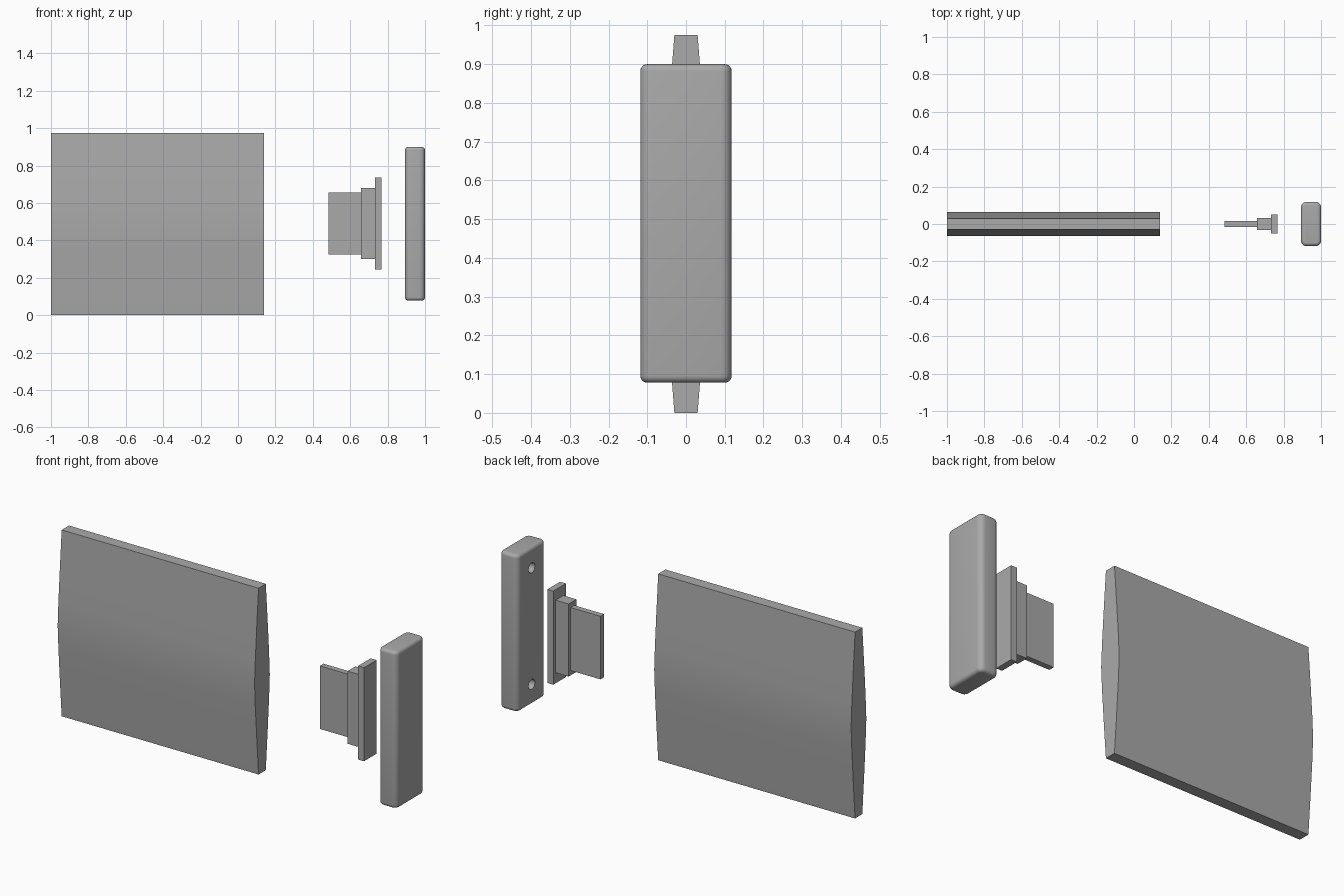
import bpy
import bmesh
import math
from mathutils import Matrix

default = bpy.data.objects.get("Cube")
if default:
    bpy.data.objects.remove(default, do_unlink=True)

GREY = (0.4, 0.4, 0.4, 1.0)
grey = bpy.data.materials.new("plain_grey")
grey.use_nodes = True
grey.diffuse_color = GREY
grey.node_tree.nodes["Principled BSDF"].inputs["Base Color"].default_value = GREY


def make_object(name, bm):
    bmesh.ops.recalc_face_normals(bm, faces=bm.faces)
    mesh = bpy.data.meshes.new(name)
    bm.to_mesh(mesh)
    bm.free()
    mesh.materials.append(grey)
    obj = bpy.data.objects.new(name, mesh)
    bpy.context.collection.objects.link(obj)
    return obj


def select_only(obj):
    bpy.ops.object.select_all(action='DESELECT')
    obj.select_set(True)
    bpy.context.view_layer.objects.active = obj


def smooth(obj, degrees=30):
    select_only(obj)
    bpy.ops.object.shade_smooth_by_angle(angle=math.radians(degrees))


def box_mesh(x0, x1, half_y, z0, z1):
    bm = bmesh.new()
    bmesh.ops.create_cube(bm, size=1)
    bmesh.ops.scale(bm, vec=(x1 - x0, 2 * half_y, z1 - z0), verts=bm.verts)
    bmesh.ops.translate(bm, vec=((x0 + x1) / 2, 0, (z0 + z1) / 2), verts=bm.verts)
    return bm


# Blade: a lens-shaped profile swept along x
HEIGHT = 0.975
quarter = [(0.03, 1.0), (0.045, 0.6), (0.057, 0.25), (0.063, 0.0)]
side = quarter + [(y, -t) for y, t in reversed(quarter[:-1])]
profile = side + [(-y, t) for y, t in reversed(side)]
bm = bmesh.new()
ring = [bm.verts.new((-1.0, y, HEIGHT / 2 * (1 + t))) for y, t in profile]
end = bm.faces.new(ring)
swept = bmesh.ops.extrude_face_region(bm, geom=[end], use_keep_orig=True)
moved = [g for g in swept["geom"] if isinstance(g, bmesh.types.BMVert)]
bmesh.ops.translate(bm, vec=(1.14, 0, 0), verts=moved)
smooth(make_object("blade", bm))

# Stepped connector: tongue, collar and flange
for name, x0, x1, half_y, z0, z1 in (
        ("connector_tongue", 0.485, 0.657, 0.015, 0.325, 0.655),
        ("connector_collar", 0.657, 0.732, 0.032, 0.30, 0.68),
        ("connector_flange", 0.732, 0.766, 0.052, 0.245, 0.735)):
    make_object(name, box_mesh(x0, x1, half_y, z0, z1))

# Cover block: rounded uprights, then softer rims at top and bottom
bm = box_mesh(0.893, 1.0, 0.118, 0.078, 0.90)
upright = [e for e in bm.edges
           if abs(e.verts[0].co.z - e.verts[1].co.z) > 0.1]
bmesh.ops.bevel(bm, geom=upright, offset=0.028, segments=6,
                profile=0.5, affect='EDGES')
bm.normal_update()
rims = [e for e in bm.edges
        if any(abs(f.normal.z) > 0.9 for f in e.link_faces)]
bmesh.ops.bevel(bm, geom=rims, offset=0.018, segments=5,
                profile=0.5, affect='EDGES')
cover = make_object("cover_block", bm)

# Two blind screw holes in the inner face
bm = bmesh.new()
for z in (0.184, 0.794):
    place = Matrix.Translation((0.893, 0, z)) @ Matrix.Rotation(math.pi / 2, 4, 'Y')
    bmesh.ops.create_cone(bm, cap_ends=True, segments=24, radius1=0.026,
                          radius2=0.026, depth=0.1, matrix=place)
cutter = make_object("hole_cutter", bm)
cutter.hide_render = True
cut = cover.modifiers.new("screw_holes", 'BOOLEAN')
cut.operation = 'DIFFERENCE'
cut.solver = 'EXACT'
cut.object = cutter
select_only(cover)
bpy.ops.object.modifier_apply(modifier=cut.name)
bpy.data.objects.remove(cutter, do_unlink=True)
smooth(cover)
